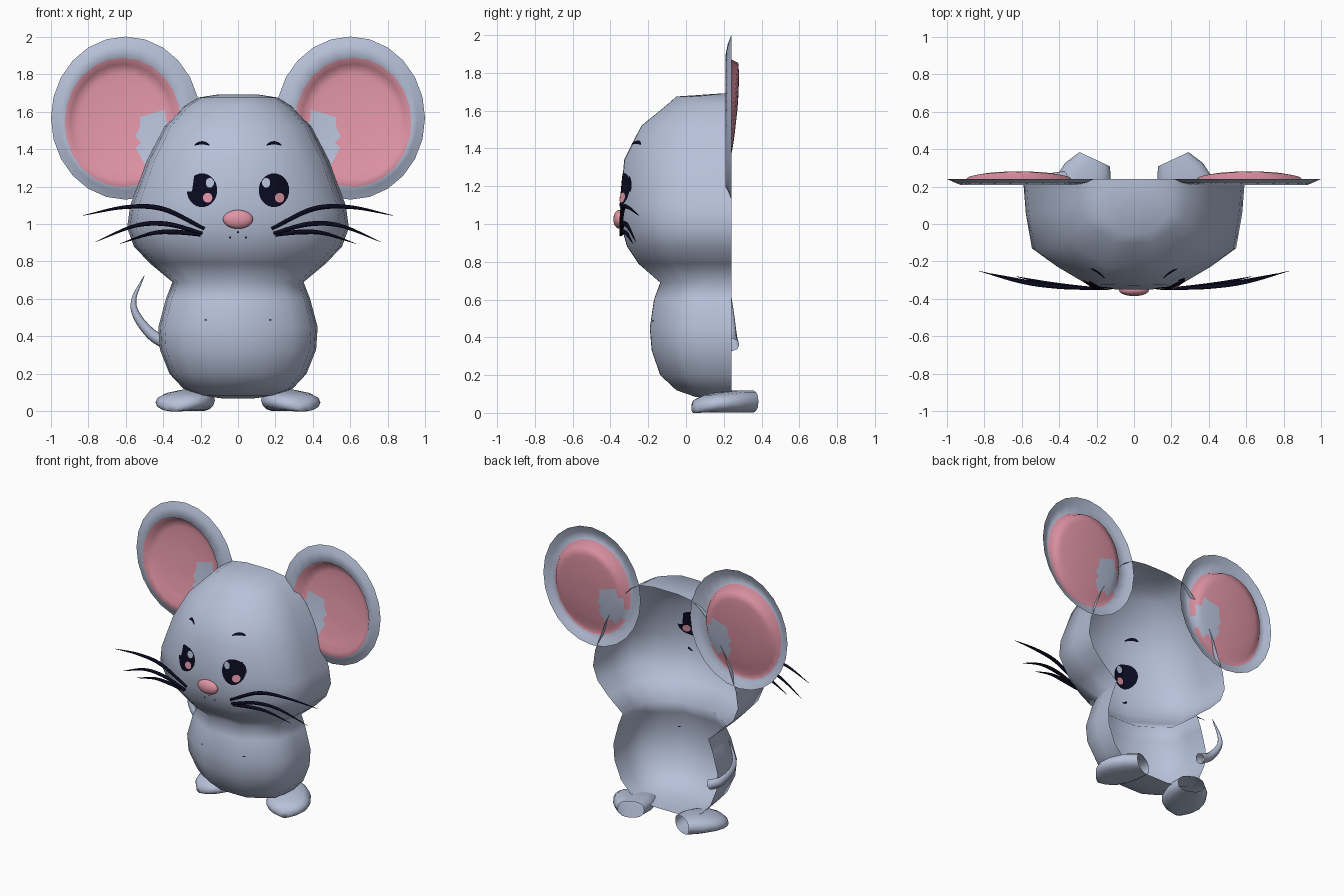
import bpy, bmesh, math
from mathutils import Vector, Matrix
from mathutils.bvhtree import BVHTree

if "Cube" in bpy.data.objects:
    bpy.data.objects.remove(bpy.data.objects["Cube"])


def mat(name, rgb):
    m = bpy.data.materials.new(name)
    m.diffuse_color = (*rgb, 1)
    m.use_nodes = True
    m.node_tree.nodes["Principled BSDF"].inputs["Base Color"].default_value = m.diffuse_color
    return m


GREY = mat("fur_grey", (0.47, 0.53, 0.69))
PINK = mat("pink", (0.75, 0.30, 0.38))
DARK = mat("dark_navy", (0.003, 0.003, 0.014))


def make(name, verts, faces, mats, rule=None, recalc=True):
    me = bpy.data.meshes.new(name)
    me.from_pydata([tuple(v) for v in verts], [], faces)
    for m in mats:
        me.materials.append(m)
    if recalc:
        bm = bmesh.new()
        bm.from_mesh(me)
        bmesh.ops.recalc_face_normals(bm, faces=bm.faces)
        bm.to_mesh(me)
        bm.free()
    for p in me.polygons:
        p.use_smooth = True
        if rule:
            p.material_index = rule(p.center)
    ob = bpy.data.objects.new(name, me)
    bpy.context.collection.objects.link(ob)
    return ob


def loft(rings, closed=True, cap_start=False, cap_end=False):
    n = len(rings[0])
    verts = [v for r in rings for v in r]
    faces = []
    for i in range(len(rings) - 1):
        for j in range(n if closed else n - 1):
            k = (j + 1) % n
            faces.append((i * n + j, i * n + k, (i + 1) * n + k, (i + 1) * n + j))
    if cap_start:
        faces.append(tuple(range(n)))
    if cap_end:
        faces.append(tuple(range(len(verts) - n, len(verts))))
    return verts, faces


def tube(name, path, radius, m, power=1.0, sides=6, steps=14):
    """Tapered tube along a smooth curve through the points."""
    P = [Vector(p) for p in path]
    P = [2 * P[0] - P[1]] + P + [2 * P[-1] - P[-2]]
    pts = []
    for i in range(1, len(P) - 2):
        a, b, c, d = P[i - 1:i + 3]
        for k in range(steps // 2):
            t = k / (steps // 2)
            pts.append(0.5 * (2 * b + (c - a) * t + (2 * a - 5 * b + 4 * c - d) * t * t
                              + (3 * b - a - 3 * c + d) * t ** 3))
    pts.append(P[-2])
    rings = []
    for i, p in enumerate(pts):
        tan = (pts[min(i + 1, len(pts) - 1)] - pts[max(i - 1, 0)]).normalized()
        u = tan.cross(Vector((0, 1, 0))).normalized()
        w = tan.cross(u)
        r = radius(i / (len(pts) - 1))
        rings.append([p + r * (u * math.cos(a) + w * math.sin(a))
                      for a in (2 * math.pi * j / sides for j in range(sides))])
    return make(name, *loft(rings, cap_end=True), [m])


# Head and body: one front shell, open at the back (z, half width, front y)
BACK = 0.24
profile = [(1.692, .10, .20), (1.675, .21, -.05), (1.63, .285, -.10), (1.52, .39, -.235),
           (1.34, .485, -.325), (1.1, .575, -.347), (0.98, .592, -.338), (0.88, .555, -.31),
           (0.79, .47, -.25), (0.69, .35, -.135), (0.60, .385, -.168), (0.45, .425, -.19),
           (0.33, .417, -.18), (0.20, .365, -.135), (0.12, .29, -.05), (0.085, .20, .05),
           (0.07, .09, .22)]
half = [(1, 0), (.975, .32), (.92, .64), (.69, .81), (.36, 1)]
section = half + [(0, 1.004)] + [(-a, t) for a, t in reversed(half)]
rings = [[(hw * a, BACK - (BACK - yf) * t, z) for a, t in section] for z, hw, yf in profile]
shell_v, shell_f = loft(rings, closed=False, cap_start=True, cap_end=True)
make("head_and_body", shell_v, shell_f, [GREY])
bvh = BVHTree.FromPolygons([Vector(v) for v in shell_v], shell_f)


def surf(x, z):
    hit = bvh.ray_cast(Vector((x, -2, z)), Vector((0, 1, 0)))[0]
    return hit.y if hit else 0.0


def decal(name, cx, cz, rx, rz, m, lift=0.004, bend=0.0):
    """Thin painted ellipse hugging the shell, on its outside and inside."""
    n, k = 28, 7 if rx > 0.03 else 3
    verts, faces = [], []
    for side in (-1, 1):
        rr = []
        for i in range(k + 1):
            f = max(i / k, 0.01)
            row = []
            for j in range(n):
                a = 2 * math.pi * j / n * -side
                dx = rx * f * math.cos(a)
                x, z = cx + dx, cz + rz * f * math.sin(a) - bend * (dx / rx) ** 2
                row.append((x, surf(x, z) + side * lift, z))
            rr.append(row)
        v, fc = loft(rr)
        faces += [tuple(q + len(verts) for q in face) for face in fc]
        verts += v
    return make(name, verts, faces, [m], recalc=False)


# Face details
for s, side in ((-1, "left"), (1, "right")):
    ex = 0.192 * s
    decal(side + "_eye", ex, 1.18, .081, .09, DARK)
    decal(side + "_eye_shine", ex - 0.042 * s, 1.22, .022, .026, GREY, .007)
    decal(side + "_eye_glint", ex + 0.03, 1.14, .025, .026, PINK, .007)
    decal(side + "_brow", ex, 1.433, .04, .009, DARK, .004, .012)
    decal(side + "_mouth_dot", .042 * s, 0.928, .006, .006, DARK)
    decal(side + "_body_dot", .172 * s, 0.488, .008, .004, DARK)

    # Whiskers
    paths = [[(.18, -.345, .975), (.40, -.335, 1.08), (.60, -.31, 1.09), (.83, -.25, 1.045)],
             [(.19, -.345, .95), (.38, -.335, 1.0), (.55, -.31, .99), (.76, -.265, .905)],
             [(.20, -.345, .942), (.33, -.335, .957), (.46, -.315, .95), (.63, -.28, .895)]]
    for i, p in enumerate(paths):
        tube(f"{side}_whisker_{i + 1}", [(x * s, y, z) for x, y, z in p],
             lambda t: 0.001 + 0.012 * math.sin(math.pi * min(1, t * 0.8 + 0.2)), DARK)

    # Ear: grey rim around a pink dish that bulges backwards
    n = 24
    ear = []
    for f, y, inner in [(1, .24, 0), (.9, .222, 0), (1.0, .208, 1), (.9, .243, 1), (.75, .253, 1),
                        (.6, .258, 1), (.45, .262, 1), (.3, .265, 1), (.15, .266, 1), (.01, .266, 1)]:
        cx, cz, rx, rz = (.615, 1.543, .31, .345) if inner else (.6, 1.565, .398, .435)
        row = []
        for j in range(n):
            a = 2 * math.pi * j / n
            z = cz + rz * f * math.sin(a)
            tilt = 0.11 * (z - 1.55) if inner and y > .21 else 0
            row.append((s * (cx + rx * f * math.cos(a)), y + tilt, z))
        ear.append(row)

    def ear_colour(c):
        x = abs(c.x)
        dish = ((x - .615) / .31) ** 2 + ((c.z - 1.543) / .345) ** 2 < 0.98
        patch = ((x - .44) / .10) ** 2 + ((c.z - 1.46) / .13) ** 2 < 1
        return 1 if dish and not patch else 0

    make(side + "_ear", *loft(ear, cap_end=True), [GREY, PINK], ear_colour)

    # Foot: rounded shell with an open heel, toes turned out
    turn = Matrix.Rotation(math.radians(25), 3, 'Z')
    foot = []
    for u, hw, h in [(.155, .09, .12), (.07, .135, .12), (-.03, .15, .108), (-.10, .135, .095),
                     (-.15, .095, .075), (-.18, .03, .045)]:
        row = []
        for j in range(14):
            c, d = math.cos(2 * math.pi * j / 14), math.sin(2 * math.pi * j / 14)
            p = turn @ Vector((hw * math.copysign(abs(c) ** .8, c), u,
                               h / 2 + h / 2 * math.copysign(abs(d) ** .8, d)))
            row.append((s * (p.x + .275), p.y + .205, p.z))
        foot.append(row)
    make(side + "_foot", *loft(foot, cap_end=True), [GREY])

decal("mouth_dot", 0, 0.957, .006, .005, DARK)

# Nose
bpy.ops.mesh.primitive_uv_sphere_add(segments=20, ring_count=12, radius=1, location=(0, -.352, 1.025))
nose = bpy.context.object
nose.name = "nose"
nose.scale = (.08, .033, .05)
nose.data.materials.append(PINK)
bpy.ops.object.shade_smooth()

# Tail
tube("tail", [(-.37, .245, .36), (-.46, .24, .41), (-.54, .235, .51), (-.555, .23, .6), (-.50, .22, .725)],
     lambda t: 0.001 + 0.036 * (1 - t) ** 0.8, GREY, sides=8)
